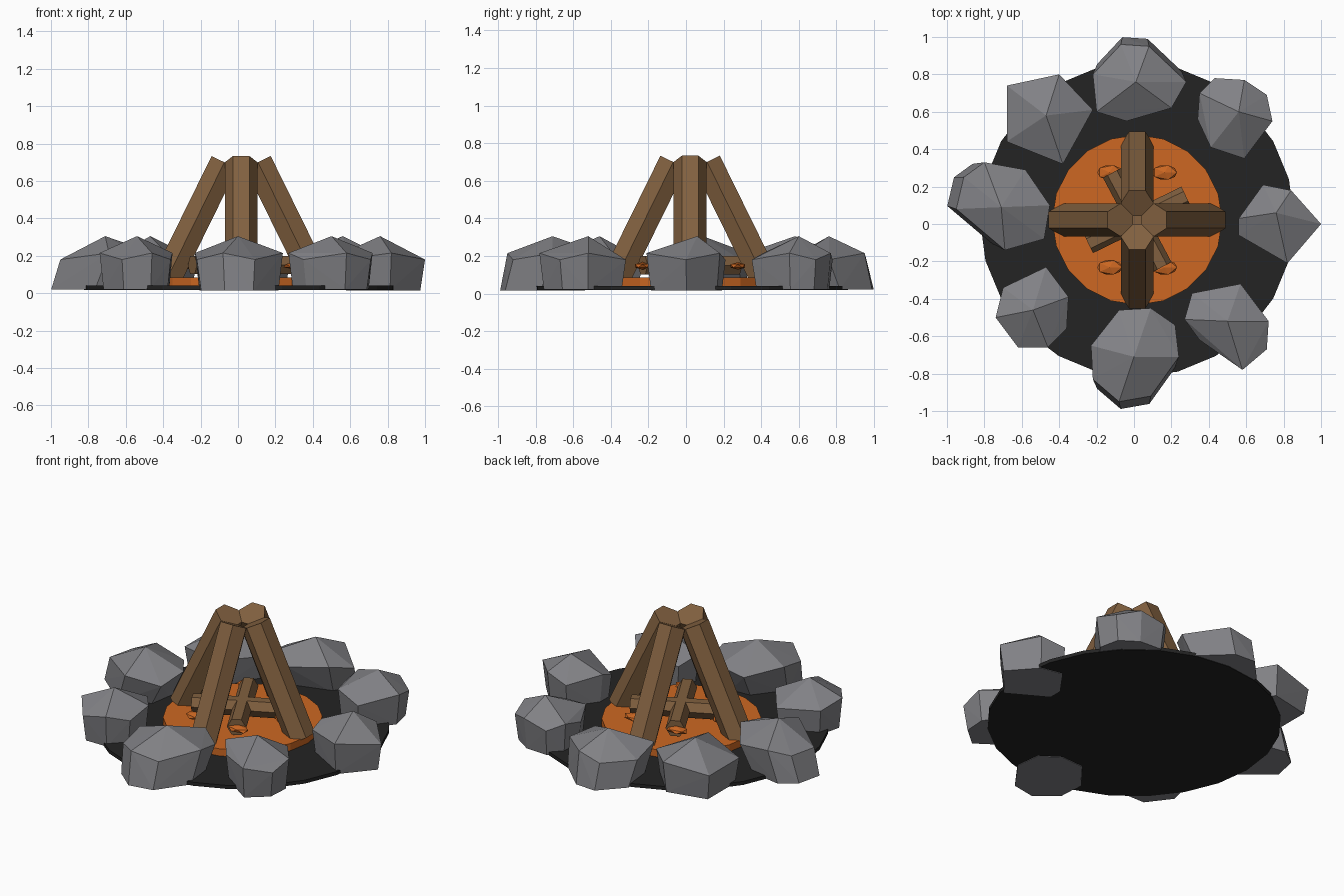
import bpy, bmesh, math
from mathutils import Vector

cube = bpy.data.objects.get("Cube")
if cube:
    bpy.data.objects.remove(cube, do_unlink=True)

CENTRE = Vector((0.017, 0.022, 0))


def material(name, red, green, blue):
    mat = bpy.data.materials.new(name)
    mat.use_nodes = True
    colour = (red, green, blue, 1)
    mat.diffuse_color = colour
    mat.node_tree.nodes["Principled BSDF"].inputs["Base Color"].default_value = colour
    return mat


STONE = material("stone grey", 0.22, 0.22, 0.235)
WOOD = material("log brown", 0.22, 0.117, 0.05)
EMBER = material("ember orange", 0.61, 0.137, 0.016)
ASH = material("charred black", 0.017, 0.017, 0.017)


def add_object(name, bm, mat):
    bmesh.ops.recalc_face_normals(bm, faces=bm.faces)
    mesh = bpy.data.meshes.new(name)
    bm.to_mesh(mesh)
    bm.free()
    mesh.materials.append(mat)
    obj = bpy.data.objects.new(name, mesh)
    bpy.context.collection.objects.link(obj)
    return obj


def disc(name, radius, bottom, top, sides, mat):
    bm = bmesh.new()
    bmesh.ops.create_cone(bm, cap_ends=True, segments=sides,
                          radius1=radius, radius2=radius, depth=top - bottom)
    obj = add_object(name, bm, mat)
    obj.location = CENTRE + Vector((0, 0, (top + bottom) / 2))


def log(name, start, end, radius):
    """Hexagonal log between two points, with one flat side facing up."""
    axis = (end - start).normalized()
    side = axis.cross(Vector((0, 0, 1))).normalized()
    up = side.cross(axis)
    bm = bmesh.new()
    rings = []
    for point in (start, end):
        angles = [math.tau * i / 6 for i in range(6)]
        rings.append([bm.verts.new(point + radius * (side * math.cos(a) + up * math.sin(a)))
                      for a in angles])
    for ring in rings:
        bm.faces.new(ring)
    for i in range(6):
        j = (i + 1) % 6
        bm.faces.new((rings[0][i], rings[0][j], rings[1][j], rings[1][i]))
    add_object(name, bm, WOOD)


def stone(name, outline, apex, flare=0.0, base=0.021, shoulder=0.2):
    """Faceted boulder: peak, shoulder ring and a flat foot pushed outwards by flare."""
    middle = sum((Vector(p) for p in outline), Vector((0, 0))) / len(outline)
    push = middle.normalized() * flare
    bm = bmesh.new()
    bm.verts.new((*apex, 0.305))
    for i, p in enumerate(outline):
        p = Vector(p)
        bm.verts.new((*p, shoulder + (0.015 if i % 2 else -0.02)))
        foot = middle + (p - middle) * 0.9 + push
        bm.verts.new((*foot, base))
    hull = bmesh.ops.convex_hull(bm, input=bm.verts)
    loose = {v for v in hull["geom_interior"] if isinstance(v, bmesh.types.BMVert)}
    bmesh.ops.delete(bm, geom=list(loose), context="VERTS")
    add_object(name, bm, STONE)


# Ground and ember bed
disc("ash_bed", 0.84, 0.018, 0.04, 24, ASH)
disc("ember_bed", 0.455, 0.03, 0.085, 20, EMBER)

# Leaning logs meeting at the top
for i, label in enumerate(("left", "back", "right", "front")):
    out = Vector((math.cos(i * math.pi / 2), math.sin(i * math.pi / 2), 0))
    foot = CENTRE + out * 0.405 + Vector((0, 0, 0.06))
    head = CENTRE + out * 0.09 + Vector((0, 0, 0.7))
    log(label + "_leaning_log", foot, head, 0.0875)

# Crossed kindling logs inside
for label, degrees, length in (("long", 26, 0.58), ("short", -62, 0.57)):
    a = math.radians(degrees)
    half = Vector((math.cos(a), math.sin(a), 0)) * length / 2
    mid = CENTRE + Vector((0, 0, 0.15))
    log(label + "_kindling", mid - half, mid + half, 0.056)

# Ring of glowing coals
for i in range(6):
    a = i * math.pi / 3
    bm = bmesh.new()
    bmesh.ops.create_icosphere(bm, subdivisions=1, radius=1)
    coal = add_object(f"coal_{i}", bm, EMBER)
    coal.scale = (0.075, 0.045, 0.02)
    coal.location = CENTRE + Vector((math.cos(a) * 0.293, math.sin(a) * 0.293, 0.147))

# Ring of boulders
stone("back_stone", [(-.07, .96), (.08, .95), (.28, .76), (.2, .62),
                     (-.04, .55), (-.2, .6), (-.22, .8)], (.01, .76), 0.06)
stone("back_left_stone", [(.43, .78), (.59, .77), (.71, .69), (.74, .55),
                          (.59, .35), (.41, .41), (.34, .56), (.35, .7)], (.56, .6))
stone("left_stone", [(.69, .21), (.84, .18), (1, 0), (.82, -.21),
                     (.56, -.06), (.56, .03)], (.76, .06), base=0.015)
stone("front_left_stone", [(.57, -.32), (.72, -.52), (.71, -.67), (.58, -.78),
                           (.35, -.62), (.27, -.51), (.31, -.37)], (.5, -.52))
stone("front_stone", [(-.08, -.46), (.09, -.45), (.22, -.54), (.24, -.71),
                      (.09, -.92), (-.08, -.95), (-.22, -.83), (-.23, -.65)],
      (0, -.71), 0.065, base=0.015)
stone("front_right_stone", [(-.47, -.23), (-.35, -.39), (-.36, -.56), (-.46, -.66),
                            (-.62, -.66), (-.74, -.5), (-.7, -.34)], (-.54, -.46))
stone("right_stone", [(-.91, .25), (-.8, .33), (-.58, .29), (-.45, .1),
                      (-.48, -.08), (-.69, -.14), (-.95, .08)], (-.71, .09), 0.075)
stone("back_right_stone", [(-.68, .74), (-.4, .8), (-.22, .61),
                           (-.38, .32), (-.68, .44)], (-.47, .58))
